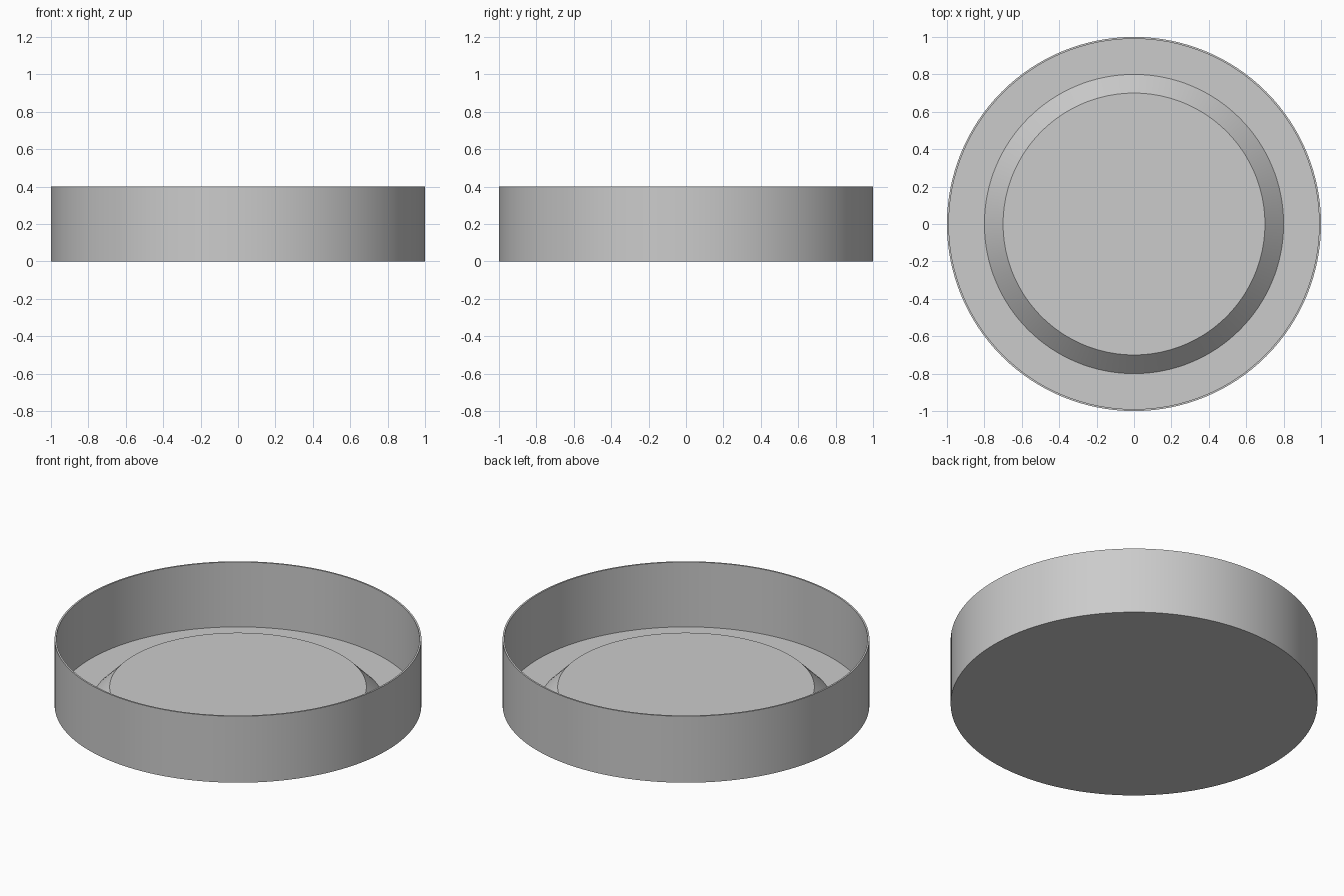
import bpy
import bmesh
import math

cube = bpy.data.objects.get("Cube")
if cube:
    bpy.data.objects.remove(cube, do_unlink=True)

SEGMENTS = 128
WALL = 0.01
HEIGHT = 0.4
STEP_TOP = 0.11

grey = bpy.data.materials.new("plain grey")
grey.use_nodes = True
colour = (0.6, 0.6, 0.6, 1)
grey.diffuse_color = colour
grey.node_tree.nodes["Principled BSDF"].inputs["Base Color"].default_value = colour


def lathe(name, profile):
    """Turn a (radius, height) profile into a closed solid, capped at both ends."""
    bm = bmesh.new()
    rings = []
    for radius, z in profile:
        rings.append([
            bm.verts.new((radius * math.cos(a), radius * math.sin(a), z))
            for a in (math.tau * i / SEGMENTS for i in range(SEGMENTS))])
    for low, high in zip(rings, rings[1:]):
        for i in range(SEGMENTS):
            j = (i + 1) % SEGMENTS
            bm.faces.new((low[i], low[j], high[j], high[i]))
    bm.faces.new(rings[0][::-1])
    bm.faces.new(rings[-1])
    bmesh.ops.recalc_face_normals(bm, faces=bm.faces[:])
    mesh = bpy.data.meshes.new(name)
    bm.to_mesh(mesh)
    bm.free()
    mesh.materials.append(grey)
    obj = bpy.data.objects.new(name, mesh)
    bpy.context.collection.objects.link(obj)
    bpy.ops.object.select_all(action="DESELECT")
    obj.select_set(True)
    bpy.context.view_layer.objects.active = obj
    bpy.ops.object.shade_smooth_by_angle(angle=math.radians(30))
    return obj


# Thin-walled round tray with a bevelled raised platform in its floor
lathe("round_tray", [
    (1, 0), (1, HEIGHT),                # outer wall
    (1 - WALL, HEIGHT), (1 - WALL, WALL),  # rim and inner wall
    (0.8, WALL), (0.7, STEP_TOP),       # floor and sloped platform edge
])
